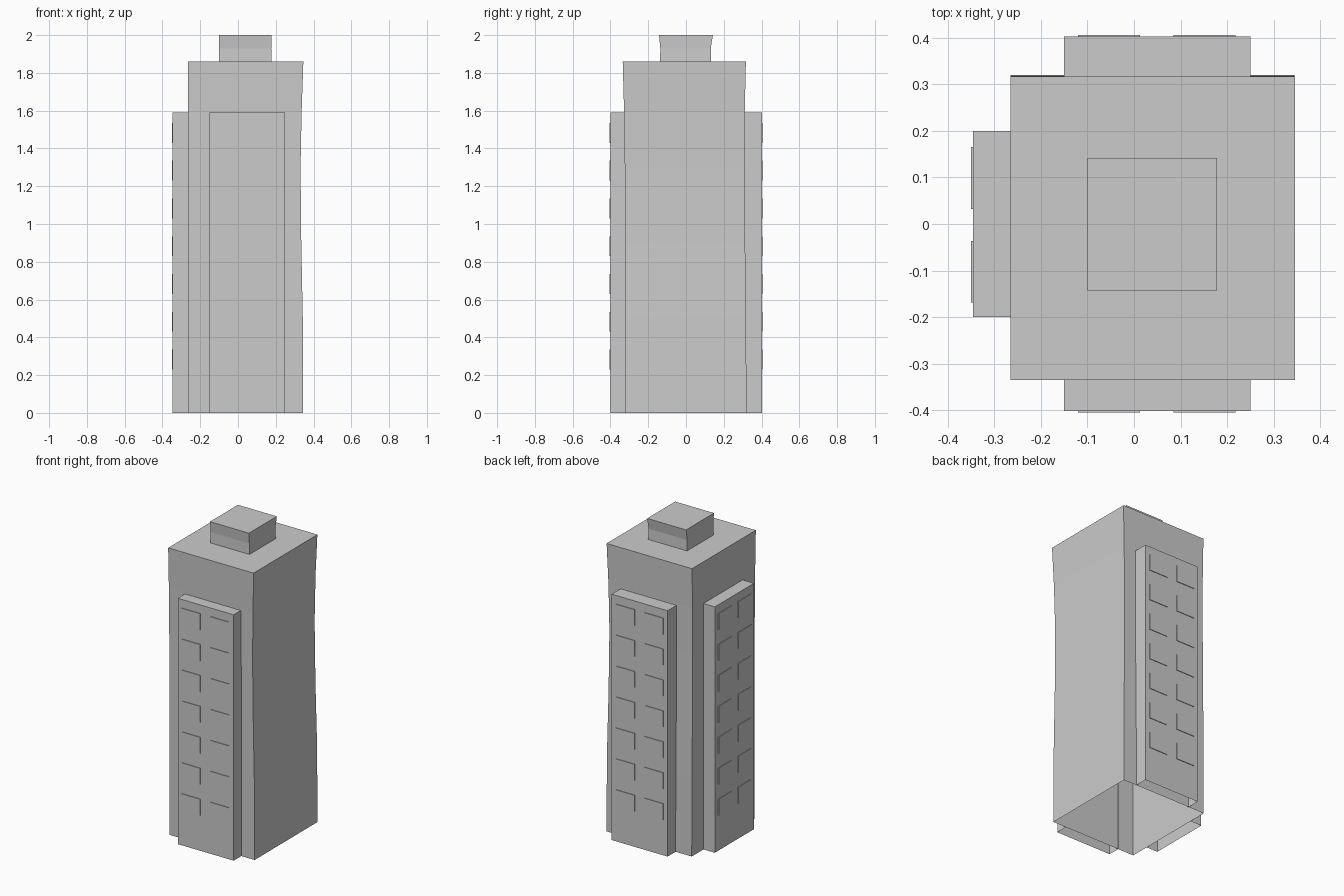
import bpy, bmesh

if "Cube" in bpy.data.objects:
    bpy.data.objects.remove(bpy.data.objects["Cube"])


def make_object(name, bm):
    bmesh.ops.recalc_face_normals(bm, faces=bm.faces)
    mesh = bpy.data.meshes.new(name)
    bm.to_mesh(mesh)
    bm.free()
    obj = bpy.data.objects.new(name, mesh)
    bpy.context.collection.objects.link(obj)
    return obj


def shell(name, levels, open_side=None):
    """Stacked rectangles (z, x0, x1, y0, y1): top closed, bottom open.
    Sides are numbered 0 front, 1 right, 2 back, 3 left."""
    bm = bmesh.new()
    rings = []
    for z, x0, x1, y0, y1 in levels:
        corners = ((x0, y0), (x1, y0), (x1, y1), (x0, y1))
        rings.append([bm.verts.new((x, y, z)) for x, y in corners])
    for low, high in zip(rings, rings[1:]):
        for i in range(4):
            if i != open_side:
                j = (i + 1) % 4
                bm.faces.new((low[i], low[j], high[j], high[i]))
    bm.faces.new(rings[-1])
    make_object(name, bm)


def windows(name, axis, face, direction, columns):
    """Two columns of seven thin panes standing slightly proud of a wing."""
    bm = bmesh.new()
    depth = (face - 0.004 * direction, face + 0.004 * direction)
    for a0, a1 in columns:
        for row in range(7):
            top = 1.535 - 0.2 * row
            span = ((a0, a1), depth) if axis == "y" else (depth, (a0, a1))
            size = [abs(b - a) for a, b in span] + [0.105]
            centre = [(a + b) / 2 for a, b in span] + [top - 0.0525]
            verts = bmesh.ops.create_cube(bm, size=1)["verts"]
            bmesh.ops.scale(bm, vec=size, verts=verts)
            bmesh.ops.translate(bm, vec=centre, verts=verts)
    make_object(name, bm)


# Main tower, with gently uneven walls and a hollow underside
shell("tower_body", [
    (0.00, -0.265, 0.345, -0.323, 0.320),
    (0.50, -0.265, 0.343, -0.323, 0.318),
    (0.90, -0.265, 0.335, -0.323, 0.313),
    (1.30, -0.265, 0.331, -0.324, 0.310),
    (1.60, -0.265, 0.337, -0.328, 0.311),
    (1.86, -0.265, 0.346, -0.335, 0.317)])

# Roof block, pinched at mid height
shell("roof_block", [
    (1.858, -0.10, 0.178, -0.137, 0.132),
    (1.930, -0.10, 0.176, -0.136, 0.131),
    (2.000, -0.10, 0.178, -0.143, 0.142)])

# Shallow wings on the front, back and left
shell("front_wing", [(0, -0.15, 0.25, -0.401, -0.322),
                     (1.59, -0.15, 0.25, -0.401, -0.322)], 2)
shell("back_wing", [(0, -0.15, 0.25, 0.311, 0.402),
                    (1.59, -0.15, 0.25, 0.311, 0.402)], 0)
shell("left_wing", [(0, -0.346, -0.264, -0.20, 0.20),
                    (1.59, -0.346, -0.264, -0.20, 0.20)], 1)

# Window panes
wing_columns = ((-0.12, 0.013), (0.085, 0.218))
windows("front_windows", "y", -0.401, -1, wing_columns)
windows("back_windows", "y", 0.402, 1, wing_columns)
windows("left_windows", "x", -0.346, -1, ((-0.168, -0.036), (0.032, 0.165)))
